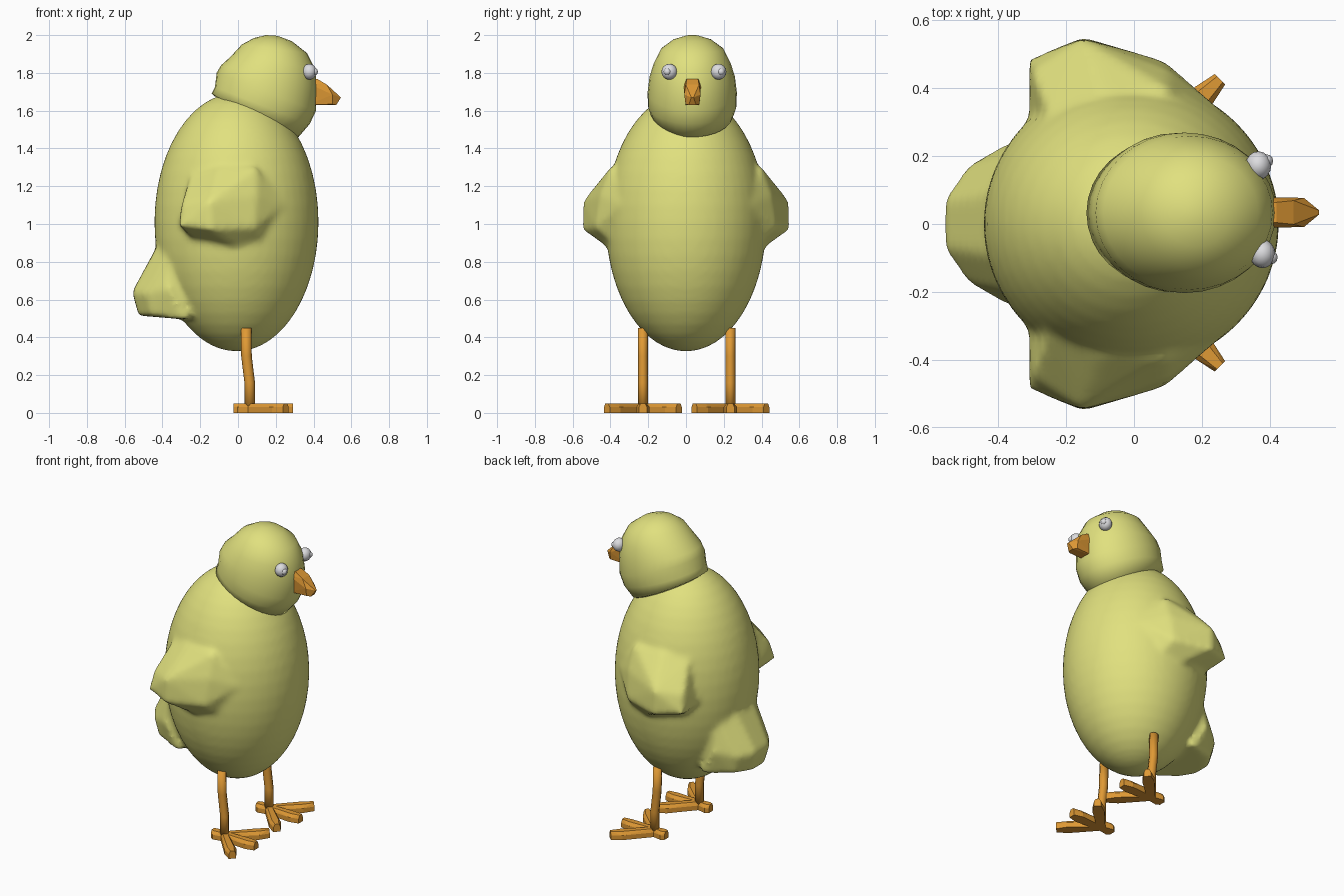
import bpy, bmesh, math
from mathutils import Vector, Matrix

if "Cube" in bpy.data.objects:
    bpy.data.objects.remove(bpy.data.objects["Cube"])


def material(name, rgb):
    m = bpy.data.materials.new(name)
    m.diffuse_color = (*rgb, 1)
    m.use_nodes = True
    m.node_tree.nodes["Principled BSDF"].inputs["Base Color"].default_value = m.diffuse_color
    return m


YELLOW = material("soft yellow", (0.75, 0.75, 0.21))
ORANGE = material("orange", (0.74, 0.32, 0.035))
EYE = material("eye grey", (0.72, 0.72, 0.74))


def finish(name, bm, mat, smooth=True):
    bmesh.ops.recalc_face_normals(bm, faces=bm.faces)
    for f in bm.faces:
        f.smooth = smooth
    me = bpy.data.meshes.new(name)
    bm.to_mesh(me)
    bm.free()
    me.materials.append(mat)
    ob = bpy.data.objects.new(name, me)
    bpy.context.collection.objects.link(ob)
    return ob


def hull(bm, pts):
    vs = [bm.verts.new(p) for p in pts]
    res = bmesh.ops.convex_hull(bm, input=vs)
    junk = [g for g in set(res["geom_interior"] + res["geom_unused"])
            if isinstance(g, bmesh.types.BMVert)]
    bmesh.ops.delete(bm, geom=junk, context='VERTS')


def both(pts, cy=0):
    return [(x, cy + s * y, z) for x, y, z in pts for s in (1, -1)]


def ball(bm, loc, radii, seg=24):
    mat = Matrix.Translation(loc) @ Matrix.Diagonal((*radii, 1))
    bmesh.ops.create_uvsphere(bm, u_segments=seg, v_segments=seg // 2,
                              radius=1, matrix=mat)


def loft(bm, rings):
    loops = [[bm.verts.new(p) for p in r] for r in rings]
    n = len(loops[0])
    for a, b in zip(loops, loops[1:]):
        for i in range(n):
            j = (i + 1) % n
            bm.faces.new((a[i], a[j], b[j], b[i]))
    bm.faces.new(loops[0])
    bm.faces.new(loops[-1])


# body: egg with wing and tail lumps fused into it
bm = bmesh.new()
ball(bm, (-0.008, 0, 1.01), (0.435, 0.425, 0.685), 48)
wing = [(-0.31, 0.485, 0.99), (-0.15, 0.55, 0.97), (0, 0.495, 0.965), (0.09, 0.48, 0.98),
        (-0.30, 0.45, 1.10), (-0.15, 0.545, 1.12), (0, 0.485, 1.13), (0.1, 0.455, 1.15),
        (-0.25, 0.37, 0.93), (-0.1, 0.43, 0.91), (0.0, 0.41, 0.87), (0.12, 0.41, 0.92),
        (-0.25, 0.32, 1.27), (-0.1, 0.39, 1.30), (0.1, 0.40, 1.30), (0.25, 0.34, 1.1),
        (0, 0.2, 1.0), (0, 0.2, 1.3), (-0.31, 0.28, 1.0)]
for s in (1, -1):
    hull(bm, [(x, s * y, z) for x, y, z in wing])
hull(bm, both([(-0.56, 0.07, 0.64), (-0.49, 0.17, 0.63), (-0.37, 0.24, 0.66),
               (-0.525, 0.06, 0.515), (-0.46, 0.16, 0.515), (-0.28, 0.23, 0.495),
               (-0.43, 0.09, 0.88), (-0.35, 0.2, 0.88), (0, 0.05, 0.6), (0, 0.05, 0.8)]))
body = finish("body", bm, YELLOW)
r = body.modifiers.new("fuse", 'REMESH')
r.mode = 'VOXEL'
r.voxel_size = 0.018
r.use_smooth_shade = True
sm = body.modifiers.new("soften", 'SMOOTH')
sm.factor = 0.5
sm.iterations = 6

# head: tilted rings given by back point, front point and half width
bm = bmesh.new()
sections = [((0.02, 1.56), (0.22, 1.46), 0.10), ((-0.14, 1.69), (0.32, 1.46), 0.215),
            ((-0.122, 1.725), (0.38, 1.53), 0.235), ((-0.113, 1.80), (0.413, 1.60), 0.236),
            ((-0.09, 1.84), (0.418, 1.72), 0.226), ((-0.04, 1.885), (0.408, 1.82), 0.203),
            ((0.02, 1.95), (0.365, 1.905), 0.165), ((0.085, 1.985), (0.285, 1.968), 0.10),
            ((0.15, 2.0), (0.21, 1.996), 0.03)]
rings = []
for (bx, bz), (fx, fz), w in sections:
    ring = []
    for i in range(32):
        a = 2 * math.pi * i / 32
        t = 0.5 + 0.5 * math.cos(a)
        ring.append((bx + (fx - bx) * t, 0.033 + w * math.sin(a), bz + (fz - bz) * t))
    rings.append(ring)
loft(bm, rings)
finish("head", bm, YELLOW)

# eyes with a small raised pupil
for name, p, d in (("left_eye", (0.366, 0.172, 1.806), (0.8, 0.45, 0)),
                   ("right_eye", (0.378, -0.088, 1.806), (0.85, -0.35, 0))):
    bm = bmesh.new()
    ball(bm, p, (0.038, 0.042, 0.042), 16)
    ball(bm, Vector(p) + Vector(d).normalized() * 0.027, (0.02,) * 3, 12)
    finish(name, bm, EYE)

# beak
bm = bmesh.new()
hull(bm, both([(0.37, 0.03, 1.77), (0.37, 0.045, 1.745), (0.42, 0.03, 1.768),
               (0.47, 0.035, 1.738), (0.50, 0.043, 1.685), (0.50, 0.036, 1.635),
               (0.37, 0.036, 1.63), (0.545, 0.006, 1.67), (0.52, 0.02, 1.63)], 0.034))
finish("beak", bm, ORANGE, False)


# legs and feet
def toe(bm, origin, angle, length, w=0.036):
    c, s = math.cos(angle), math.sin(angle)
    prof = [(0, 0.024), (length * 0.75, w), (length, w * 0.6)]
    pts = []
    for d, h in prof:
        for k, z in ((1, 0.0), (1, 0.03), (0.55, 0.05)):
            for sgn in (1, -1):
                o = sgn * h * k
                pts.append((origin[0] + d * c - o * s, origin[1] + d * s + o * c, z))
    hull(bm, pts)


for side, y in (("right", -0.228), ("left", 0.235)):
    bm = bmesh.new()
    loft(bm, [[(cx + 0.028 * math.cos(a), y + 0.026 * math.sin(a), z)
               for a in [2 * math.pi * i / 8 for i in range(8)]]
              for cx, z in ((0.043, 0.45), (0.045, 0.30), (0.062, 0.16), (0.062, 0.02))])
    leg = finish(side + "_leg", bm, ORANGE)
    bm = bmesh.new()
    for ang, ln in ((45, 0.27), (0, 0.23), (-45, 0.27), (180, 0.085)):
        toe(bm, (0.062, y), math.radians(ang), ln)
    finish(side + "_foot", bm, ORANGE, False)
